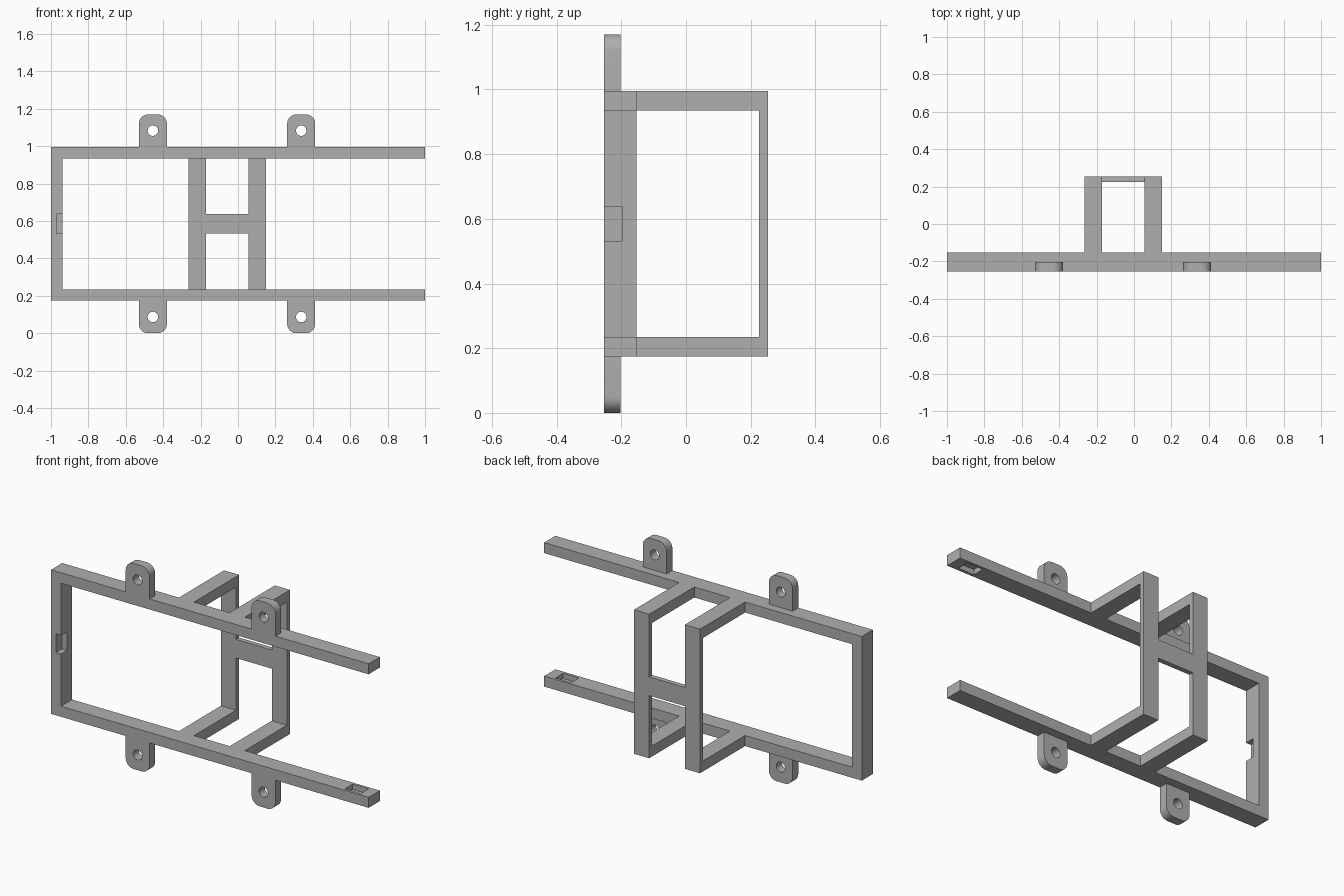
import bpy, bmesh, math
from mathutils import Matrix, Vector

cube = bpy.data.objects.get("Cube")
if cube:
    bpy.data.objects.remove(cube, do_unlink=True)

grey = bpy.data.materials.new("plain grey")
grey.use_nodes = True
grey.diffuse_color = (0.43, 0.43, 0.43, 1)
grey.node_tree.nodes["Principled BSDF"].inputs["Base Color"].default_value = grey.diffuse_color

# Main levels
MID = 0.585                     # mirror height
OUT, INN = 0.41, 0.35           # rail outer and inner distance from MID
FRONT, RAIL_BACK, BACK = -0.253, -0.153, 0.253
WALL = 0.028                    # thickness of the rear bars


def finish(name, bm):
    bmesh.ops.recalc_face_normals(bm, faces=bm.faces)
    mesh = bpy.data.meshes.new(name)
    bm.to_mesh(mesh)
    bm.free()
    mesh.materials.append(grey)
    obj = bpy.data.objects.new(name, mesh)
    bpy.context.collection.objects.link(obj)
    return obj


def box(name, x, y, z):
    bm = bmesh.new()
    lo, hi = (Vector(c) for c in zip(*(sorted(r) for r in (x, y, z))))
    bmesh.ops.create_cube(bm, size=1, matrix=Matrix.Translation((lo + hi) / 2)
                          @ Matrix.Diagonal((hi - lo).to_4d()))
    return finish(name, bm)


def cut(obj, cutter):
    cutter.hide_render = True
    mod = obj.modifiers.new("cut", "BOOLEAN")
    mod.operation, mod.solver, mod.object = "DIFFERENCE", "EXACT", cutter
    bpy.context.view_layer.update()
    graph = bpy.context.evaluated_depsgraph_get()
    mesh = bpy.data.meshes.new_from_object(obj.evaluated_get(graph))
    obj.modifiers.clear()
    obj.data = mesh
    bpy.data.objects.remove(cutter, do_unlink=True)


def tab(name, x, s):
    # Plate with a rounded outer end and a screw hole
    half, r, tip = 0.075, 0.05, MID
    pts = [(-half, OUT), (half, OUT)]
    for side, start in ((1, 0), (-1, 90)):
        for i in range(9):
            a = math.radians(start + 90 * i / 8)
            pts.append((side * (half - r) + r * math.cos(a), tip - r + r * math.sin(a)))
    bm = bmesh.new()
    face = bm.faces.new([bm.verts.new((x + px, FRONT, MID + s * pz)) for px, pz in pts])
    ext = bmesh.ops.extrude_face_region(bm, geom=[face])
    bmesh.ops.translate(bm, vec=(0, 0.051, 0),
                        verts=[v for v in ext["geom"] if isinstance(v, bmesh.types.BMVert)])
    plate = finish(name, bm)
    hole = bmesh.new()
    bmesh.ops.create_cone(hole, cap_ends=True, segments=32, radius1=0.028, radius2=0.028, depth=0.3,
                          matrix=Matrix.Translation((x, FRONT, MID + s * 0.498))
                          @ Matrix.Rotation(math.pi / 2, 4, "X"))
    cut(plate, finish("hole_cutter", hole))
    bpy.ops.object.select_all(action="DESELECT")
    plate.select_set(True)
    bpy.context.view_layer.objects.active = plate
    bpy.ops.object.shade_smooth_by_angle(angle=math.radians(30))


bars = {"right": (-0.265, -0.17), "left": (0.055, 0.15)}

# Rails with end pockets, tabs and rearward arms, mirrored top to bottom
for level, s in (("upper", 1), ("lower", -1)):
    z = (MID + s * INN, MID + s * OUT)
    rail = box(level + "_rail", (-1, 1), (FRONT, RAIL_BACK), z)
    cut(rail, box("pocket_cutter", (0.84, 0.94), (-0.237, -0.168),
                  (MID + s * (INN - 0.05), MID + s * (INN + 0.03))))
    for side, x in (("right", -0.455), ("left", 0.338)):
        tab(f"{level}_{side}_tab", x, s)
    for side, x in bars.items():
        box(f"{level}_{side}_arm", x, (RAIL_BACK, BACK), z)

# Rear uprights and the bar between them
for side, x in bars.items():
    box(side + "_rear_upright", x, (BACK - WALL, BACK), (MID - INN, MID + INN))
box("rear_crossbar", (bars["right"][1], bars["left"][0]), (BACK - WALL, BACK),
    (MID - 0.053, MID + 0.053))

# End post with a notch at the front inner edge
post = box("end_post", (-1, -0.938), (FRONT, RAIL_BACK), (MID - INN, MID + INN))
cut(post, box("notch_cutter", (-0.97, -0.9), (FRONT - 0.05, -0.198), (MID - 0.053, MID + 0.053)))
